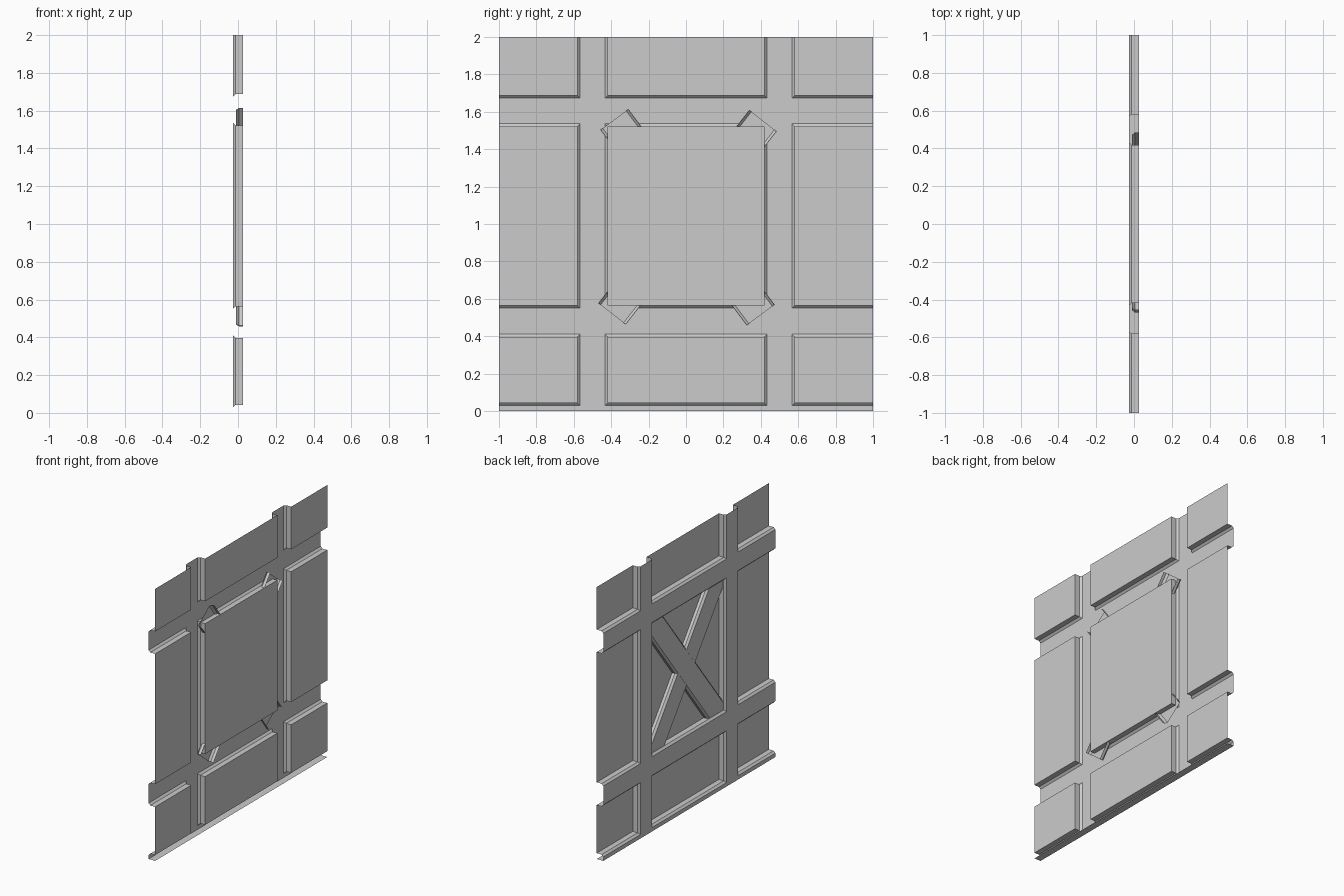
import bpy, bmesh, math
from mathutils import Vector

if "Cube" in bpy.data.objects:
    bpy.data.objects.remove(bpy.data.objects["Cube"])

FRONT, BACK, BEV = 0.026, -0.027, 0.014   # panel plane, beam plane, chamfer size


def make_object(name, bm):
    bmesh.ops.remove_doubles(bm, verts=bm.verts, dist=1e-5)
    bmesh.ops.recalc_face_normals(bm, faces=bm.faces)
    # the open sheet faces -x
    if sum(f.normal.x * f.calc_area() for f in bm.faces) > 0:
        bmesh.ops.reverse_faces(bm, faces=bm.faces)
    me = bpy.data.meshes.new(name)
    bm.to_mesh(me)
    bm.free()
    ob = bpy.data.objects.new(name, me)
    bpy.context.collection.objects.link(ob)
    return ob


def quad(bm, pts):
    bm.faces.new([bm.verts.new(p) for p in pts])


# Wall sheet: beam grid with pressed-in panels
ys = [-1, -0.567, -0.433, 0.433, 0.567, 1]
zs = [0, 0.029, 0.411, 0.55, 1.536, 1.673, 2]


def ring(y0, y1, z0, z1, x, inset):
    # edges lying on the outer border of the wall are not inset
    a = y0 + (inset if y0 > -1 else 0)
    b = y1 - (inset if y1 < 1 else 0)
    c = z0 + inset
    d = z1 - (inset if z1 < 2 else 0)
    return [Vector((x, a, c)), Vector((x, b, c)), Vector((x, b, d)), Vector((x, a, d))]


bm = bmesh.new()
for i in range(5):
    for j in range(6):
        y0, y1, z0, z1 = ys[i], ys[i + 1], zs[j], zs[j + 1]
        rim = ring(y0, y1, z0, z1, BACK, 0)
        if i % 2 or j % 2 == 0:
            quad(bm, rim)                      # beam face
            continue
        mid = ring(y0, y1, z0, z1, BACK + BEV, BEV)
        floor = ring(y0, y1, z0, z1, FRONT, BEV)
        quad(bm, floor)                        # panel face
        open_side = [False, y1 == 1, z1 == 2, y0 == -1]
        for k in range(4):
            if open_side[k]:
                continue
            n = (k + 1) % 4
            quad(bm, [rim[k], rim[n], mid[n], mid[k]])
            quad(bm, [mid[k], mid[n], floor[n], floor[k]])
# Bottom lip
quad(bm, [(BACK, -1, 0), (FRONT, -1, 0), (FRONT, 1, 0), (BACK, 1, 0)])
make_object("wall_panel", bm)


# Cross braces: open channels with chamfered edges
def brace(name, angle, length, back):
    h = 0.092
    prof = [(FRONT, -h), (back + BEV, -h), (back, -h + BEV),
            (back, h - BEV), (back + BEV, h), (FRONT, h)]
    along = Vector((0, math.cos(angle), math.sin(angle)))
    side = Vector((0, -math.sin(angle), math.cos(angle)))
    mid = Vector((0, 0.008, 1.036))
    bm = bmesh.new()
    for (xa, sa), (xb, sb) in zip(prof, prof[1:]):
        a = mid + Vector((xa, 0, 0)) + side * sa
        b = mid + Vector((xb, 0, 0)) + side * sb
        e = along * length / 2
        quad(bm, [a - e, a + e, b + e, b - e])
    make_object(name, bm)


brace("brace_rising", math.radians(52), 1.31, -0.010)
brace("brace_falling", math.radians(-53.2), 1.305, -0.0095)
